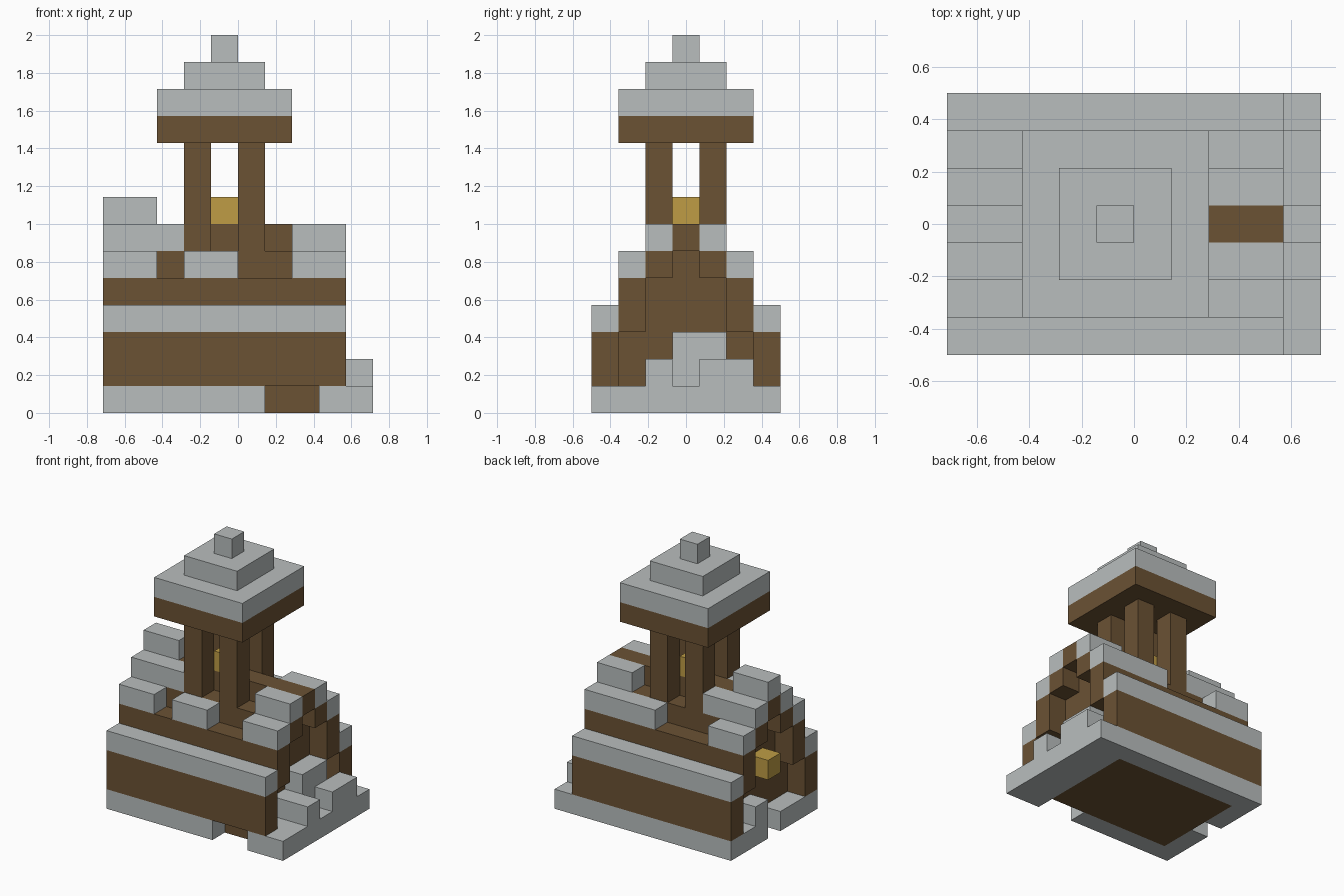
import bpy
import bmesh

if "Cube" in bpy.data.objects:
    bpy.data.objects.remove(bpy.data.objects["Cube"])

U = 1 / 7  # block size; block grid is 10 x 7 x 14


def material(name, color):
    m = bpy.data.materials.new(name)
    m.diffuse_color = (*color, 1)
    m.use_nodes = True
    m.node_tree.nodes["Principled BSDF"].inputs["Base Color"].default_value = m.diffuse_color
    return m


STONE = material("grey_stone", (0.485, 0.515, 0.515))
WOOD = material("brown_wood", (0.147, 0.084, 0.034))
GOLD = material("lantern_gold", (0.521, 0.335, 0.06))


def blocks(name, mat, *boxes, mirror=False):
    """Boxes as (i0, i1, j0, j1, k0, k1) in block units; mirror adds the far side."""
    bm = bmesh.new()
    todo = list(boxes)
    if mirror:
        todo += [(a, b, 7 - d, 7 - c, e, f) for a, b, c, d, e, f in boxes]
    for a, b, c, d, e, f in todo:
        cube = bmesh.ops.create_cube(bm, size=1)["verts"]
        bmesh.ops.scale(bm, verts=cube, vec=((b - a) * U, (d - c) * U, (f - e) * U))
        bmesh.ops.translate(bm, verts=cube, vec=(((a + b) / 2 - 5) * U,
                                                 ((c + d) / 2 - 3.5) * U,
                                                 (e + f) / 2 * U))
    me = bpy.data.meshes.new(name)
    bm.to_mesh(me)
    bm.free()
    me.materials.append(mat)
    ob = bpy.data.objects.new(name, me)
    bpy.context.collection.objects.link(ob)
    return ob


# Base: wooden floor in a stone ring with a front gap and a left doorway gap
blocks("floor", WOOD, (1, 8, 1, 6, 0, 1))
blocks("foundation", STONE,
       (0, 6, 0, 1, 0, 1), (8, 10, 0, 1, 0, 1), (0, 10, 6, 7, 0, 1),
       (0, 1, 1, 3, 0, 1), (0, 1, 4, 6, 0, 1), (8, 10, 1, 6, 0, 1))

# Side walls and stepped roof
blocks("side_walls", WOOD, (0, 9, 0, 1, 1, 3), mirror=True)
blocks("stone_eaves", STONE, (0, 9, 0, 1, 3, 4), mirror=True)
blocks("lower_roof", WOOD, (0, 9, 1, 2, 3, 5), mirror=True)
blocks("upper_roof", WOOD, (0, 9, 2, 3, 5, 6), mirror=True)
blocks("ridge_beam", WOOD, (0, 9, 3, 4, 6, 7))

# Gable walls set one block in from each end
for label, i in (("left", 1), ("right", 7)):
    blocks(label + "_gable", WOOD, (i, i + 1, 1, 6, 1, 3),
           (i, i + 1, 2, 5, 3, 5), (i, i + 1, 3, 4, 5, 6))

# Broken stone roof courses
blocks("front_lower_course", STONE,
       (0, 2, 1, 2, 5, 6), (3, 5, 1, 2, 5, 6), (7, 9, 1, 2, 5, 6))
blocks("back_lower_course", STONE, (0, 2, 5, 6, 5, 6), (5, 9, 5, 6, 5, 6))
blocks("upper_course", STONE, (0, 3, 2, 3, 6, 7), (7, 9, 2, 3, 6, 7), mirror=True)
blocks("ridge_cap", STONE, (0, 2, 3, 4, 7, 8))

# Fallen stones at the right end and a door post at the left end
blocks("rubble", STONE, (8, 10, 2, 3, 1, 2), (8, 9, 3, 5, 1, 3), (9, 10, 4, 6, 1, 2))
blocks("door_post", STONE, (0, 1, 4, 5, 1, 2))

# Bell tower
blocks("tower_posts", WOOD, (3, 4, 2, 3, 6, 10), (5, 6, 2, 3, 6, 10), mirror=True)
blocks("tower_ceiling", WOOD, (2, 7, 1, 6, 10, 11))
for n, name in enumerate(("roof_tier_low", "roof_tier_mid", "roof_tip")):
    blocks("tower_" + name, STONE, (2 + n, 7 - n, 1 + n, 6 - n, 11 + n, 12 + n))

# Golden bell block and door lantern
blocks("bell", GOLD, (4, 5, 3, 4, 7, 8))
blocks("door_lantern", GOLD, (0, 1, 3, 4, 3, 4))
